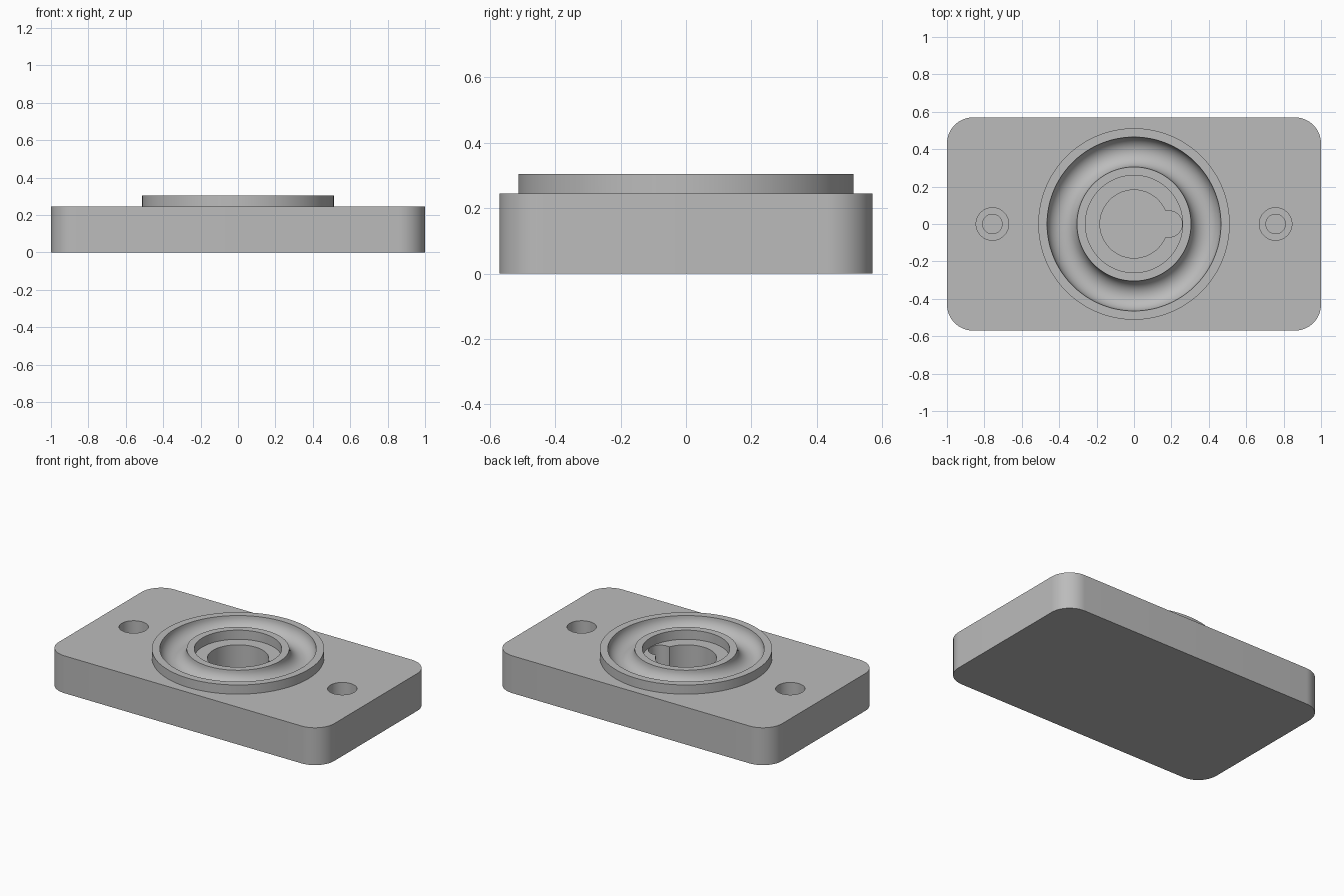
import bpy
import bmesh
import math

if "Cube" in bpy.data.objects:
    bpy.data.objects.remove(bpy.data.objects["Cube"], do_unlink=True)

PLATE_TOP, BOSS_TOP = 0.245, 0.305
SIDES = 96

grey = bpy.data.materials.new("machined_grey")
grey.use_nodes = True
grey.diffuse_color = (0.5, 0.5, 0.5, 1)
grey.node_tree.nodes["Principled BSDF"].inputs["Base Color"].default_value = grey.diffuse_color


def prism(name, outline, z0, z1):
    """Extrude a flat outline from z0 up to z1."""
    bm = bmesh.new()
    base = bm.faces.new([bm.verts.new((x, y, z0)) for x, y in outline])
    top = bmesh.ops.extrude_face_region(bm, geom=[base])["geom"]
    verts = [v for v in top if isinstance(v, bmesh.types.BMVert)]
    bmesh.ops.translate(bm, verts=verts, vec=(0, 0, z1 - z0))
    bmesh.ops.recalc_face_normals(bm, faces=bm.faces)
    mesh = bpy.data.meshes.new(name)
    bm.to_mesh(mesh)
    bm.free()
    mesh.materials.append(grey)
    obj = bpy.data.objects.new(name, mesh)
    bpy.context.collection.objects.link(obj)
    return obj


def arc(cx, cy, r, start, end, steps):
    angles = [math.radians(start + (end - start) * i / steps) for i in range(steps + 1)]
    return [(cx + r * math.cos(a), cy + r * math.sin(a)) for a in angles]


def disc(name, r, z0, z1, x=0):
    return prism(name, arc(x, 0, r, 0, 360, SIDES)[:-1], z0, z1)


def combine(body, tool, operation):
    """Boolean the tool into the body and remove the tool."""
    mod = body.modifiers.new(tool.name, "BOOLEAN")
    mod.operation, mod.solver, mod.object = operation, "EXACT", tool
    bpy.context.view_layer.objects.active = body
    bpy.ops.object.modifier_apply(modifier=mod.name)
    bpy.data.objects.remove(tool, do_unlink=True)


# Rounded rectangular plate
R, HX, HY = 0.14, 1.0, 0.57
corners = [(1, 1), (-1, 1), (-1, -1), (1, -1)]
outline = []
for i, (sx, sy) in enumerate(corners):
    outline += arc(sx * (HX - R), sy * (HY - R), R, 90 * i, 90 * i + 90, 16)
body = prism("flange_plate", outline, 0, PLATE_TOP)

# Raised round boss
combine(body, disc("boss", 0.512, 0.15, BOSS_TOP), "UNION")

# Half-round ring groove in the boss
bpy.ops.mesh.primitive_torus_add(major_radius=0.385, minor_radius=0.08,
                                 major_segments=SIDES, minor_segments=32,
                                 location=(0, 0, BOSS_TOP))
groove = bpy.context.object
groove.name = "groove_cutter"
combine(body, groove, "DIFFERENCE")

# Central recess, then a deeper bore with a round-ended keyway
combine(body, disc("recess_cutter", 0.26, PLATE_TOP, 0.4), "DIFFERENCE")
half = math.degrees(math.asin(0.07 / 0.182))
keyed = arc(0, 0, 0.182, half, 360 - half, SIDES) + arc(0.188, 0, 0.07, -90, 90, 16)
combine(body, prism("bore_cutter", keyed, 0.06, 0.28), "DIFFERENCE")

# Counterbored mounting holes
for side in (-1, 1):
    combine(body, disc("counterbore_cutter", 0.087, 0.12, 0.4, 0.757 * side), "DIFFERENCE")
    combine(body, disc("screw_hole_cutter", 0.052, 0.03, 0.2, 0.757 * side), "DIFFERENCE")

# Smooth round walls with crisp edges
bpy.ops.object.select_all(action="DESELECT")
body.select_set(True)
bpy.context.view_layer.objects.active = body
bpy.ops.object.shade_smooth_by_angle(angle=math.radians(30))
